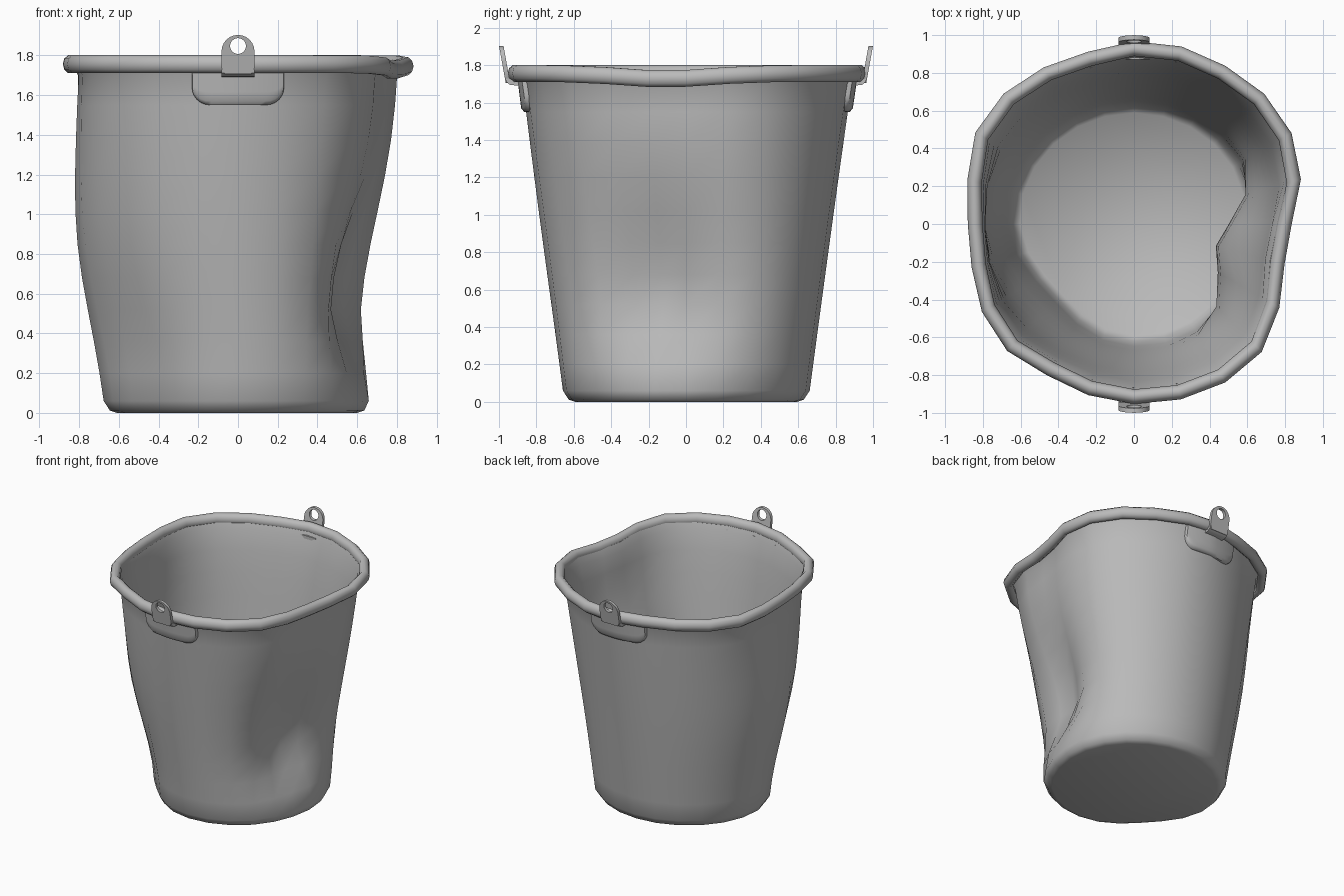
import bpy, bmesh, math
from math import sin, cos, pi, radians, exp, sqrt, atan2

if "Cube" in bpy.data.objects:
    bpy.data.objects.remove(bpy.data.objects["Cube"])

N = 24
# Outer rim radius every 15 degrees, counter-clockwise from +x (a battered circle)
RIM = [.835, .915, .963, .975, .967, .973, .967, .944, .957, .976, .97, .913,
       .88, .89, .93, .95, .924, .938, .953, .961, .968, .957, .888, .825]

grey = bpy.data.materials.new("grey metal")
grey.diffuse_color = (0.49, 0.49, 0.49, 1)
grey.use_nodes = True
grey.node_tree.nodes["Principled BSDF"].inputs["Base Color"].default_value = grey.diffuse_color


def finish(name, bm, angle=40):
    bmesh.ops.recalc_face_normals(bm, faces=bm.faces)
    me = bpy.data.meshes.new(name)
    bm.to_mesh(me)
    bm.free()
    me.materials.append(grey)
    ob = bpy.data.objects.new(name, me)
    bpy.context.collection.objects.link(ob)
    bpy.ops.object.select_all(action='DESELECT')
    bpy.context.view_layer.objects.active = ob
    ob.select_set(True)
    bpy.ops.object.shade_smooth_by_angle(angle=radians(angle))
    return ob


def bridge(bm, a, b, closed=True):
    n = len(a)
    for i in range(n if closed else n - 1):
        j = (i + 1) % n
        bm.faces.new((a[i], a[j], b[j], b[i]))


def rim_radius(t):
    f = (t / (2 * pi) * N) % N
    i = int(f) % N
    return RIM[i] + (RIM[(i + 1) % N] - RIM[i]) * (f - int(f))


def bump(t, centre, width):
    d = (math.degrees(t) - centre + 180) % 360 - 180
    return exp(-.5 * (d / width) ** 2)


def dent(t, z, angle, width, height, up, down, depth):
    s = up if z > height else down
    return depth * bump(t, angle, width) * exp(-.5 * ((z - height) / s) ** 2)


def sag(t):
    return -.03 * bump(t, -8, 16)


# Outer wall radius: cone, squashed towards the bent rim, with dents and a bulge
def wall(t, z):
    top = min(1, z / 1.7) ** 3
    r = .66 + .22 * (z - .05) / 1.65
    r += (rim_radius(t) - .96) * top + .022 * cos(t) ** 2 * (1 - top)
    r -= dent(t, z, -14, 21, .58, .47, .25, .27)
    r -= dent(t, z, -140, 20, .2, .4, .3, .08)
    r += dent(t, z, 180, 28, .85, .35, .35, .035)
    return r


# Bucket body: outside up, inside down, closed floor
bm = bmesh.new()
levels = [.06, .2, .36, .52, .68, .85, 1.02, 1.2, 1.38, 1.55, 1.7]
profile = [(-.06, 0), (-.025, .012)] + [(0, z) for z in levels]
profile += [(.02, 1.76), (.005, 1.76), (-.01, 1.7), (-.022, 1.55)]
profile += [(-.028, z) for z in reversed(levels[1:-2])]
profile += [(-.04, .08), (-.07, .04)]
rings = []
for off, z in profile:
    ring = []
    for i in range(N):
        t = 2 * pi * i / N
        r = wall(t, z) + off
        ring.append(bm.verts.new((r * cos(t), r * sin(t), z + (sag(t) if z > 1.6 else 0))))
    rings.append(ring)
for a, b in zip(rings, rings[1:]):
    bridge(bm, a, b)
bm.faces.new(rings[0])
bm.faces.new(rings[-1])
finish("bucket_body", bm, 60)

# Rolled rim
bm = bmesh.new()
rings = []
for i in range(N):
    t = 2 * pi * i / N
    ring = []
    for k in range(10):
        a = 2 * pi * k / 10
        r = RIM[i] - .039 + .039 * cos(a)
        ring.append(bm.verts.new((r * cos(t), r * sin(t), 1.756 + .047 * sin(a) + sag(t))))
    rings.append(ring)
for i in range(N):
    bridge(bm, rings[i], rings[(i + 1) % N])
finish("rolled_rim", bm, 60)


# Ear: upright tab with a round hole, leaning outwards
def make_ear(name, side):
    bm = bmesh.new()
    W, H, ZC = .083, .115, 1.82

    def loop(hole, depth):
        out = []
        for k in range(24):
            a = 2 * pi * k / 24
            r = W
            if hole:
                r = .04
            elif sin(a) < 0:
                r = min(W / max(abs(cos(a)), 1e-6), H / -sin(a))
            x, z = r * cos(a), ZC + r * sin(a) + (.027 if hole else 0)
            y = .963 + .18 * (z - 1.7) - depth
            out.append(bm.verts.new((x, side * y, z)))
        return out
    loops = [loop(False, 0), loop(True, 0), loop(True, .024), loop(False, .024)]
    for i in range(4):
        bridge(bm, loops[i], loops[(i + 1) % 4])
    # hook folding under the rim to the plate
    path = [(.964, 1.73, .94, 1.73), (.96, 1.71, .935, 1.725),
            (.94, 1.694, .925, 1.718), (.87, 1.69, .87, 1.715)]
    rows = [[bm.verts.new((x, side * y, z)) for x, y, z in
             ((-W, a, b), (W, a, b), (W, c, d), (-W, c, d))] for a, b, c, d in path]
    for a, b in zip(rows, rows[1:]):
        bridge(bm, a, b)
    bm.faces.new(rows[0])
    bm.faces.new(rows[-1])
    finish(name, bm)


# Ear plate: rounded patch lying on the wall
def make_plate(name, side):
    bm = bmesh.new()
    front, back = [], []
    for k in range(21):
        x = .232 * sin(pi / 2 * (k - 10) / 10)
        over = max(0, abs(x) - .142)
        low = 1.55 + .09 - sqrt(max(0, .09 ** 2 - over ** 2))
        f, b = [], []
        for j in range(5):
            z = low + (1.715 - low) * (0, .12, .4, .7, 1)[j]
            t = atan2(side * .87, x)
            y = sqrt(wall(t, z) ** 2 - x * x)
            edge = .01 if j == 0 or k in (0, 20) else .024
            f.append(bm.verts.new((x, side * (y + edge), z)))
            b.append(bm.verts.new((x, side * (y - .008), z)))
        front.append(f)
        back.append(b)
    for g in (front, back):
        for p, q in zip(g, g[1:]):
            bridge(bm, p, q, False)
    for j in (0, 4):
        bridge(bm, [c[j] for c in front], [c[j] for c in back], False)
    for k in (0, 20):
        bridge(bm, front[k], back[k], False)
    finish(name, bm, 50)


for side, label in ((-1, "front"), (1, "back")):
    make_ear(label + "_ear", side)
    make_plate(label + "_ear_plate", side)
